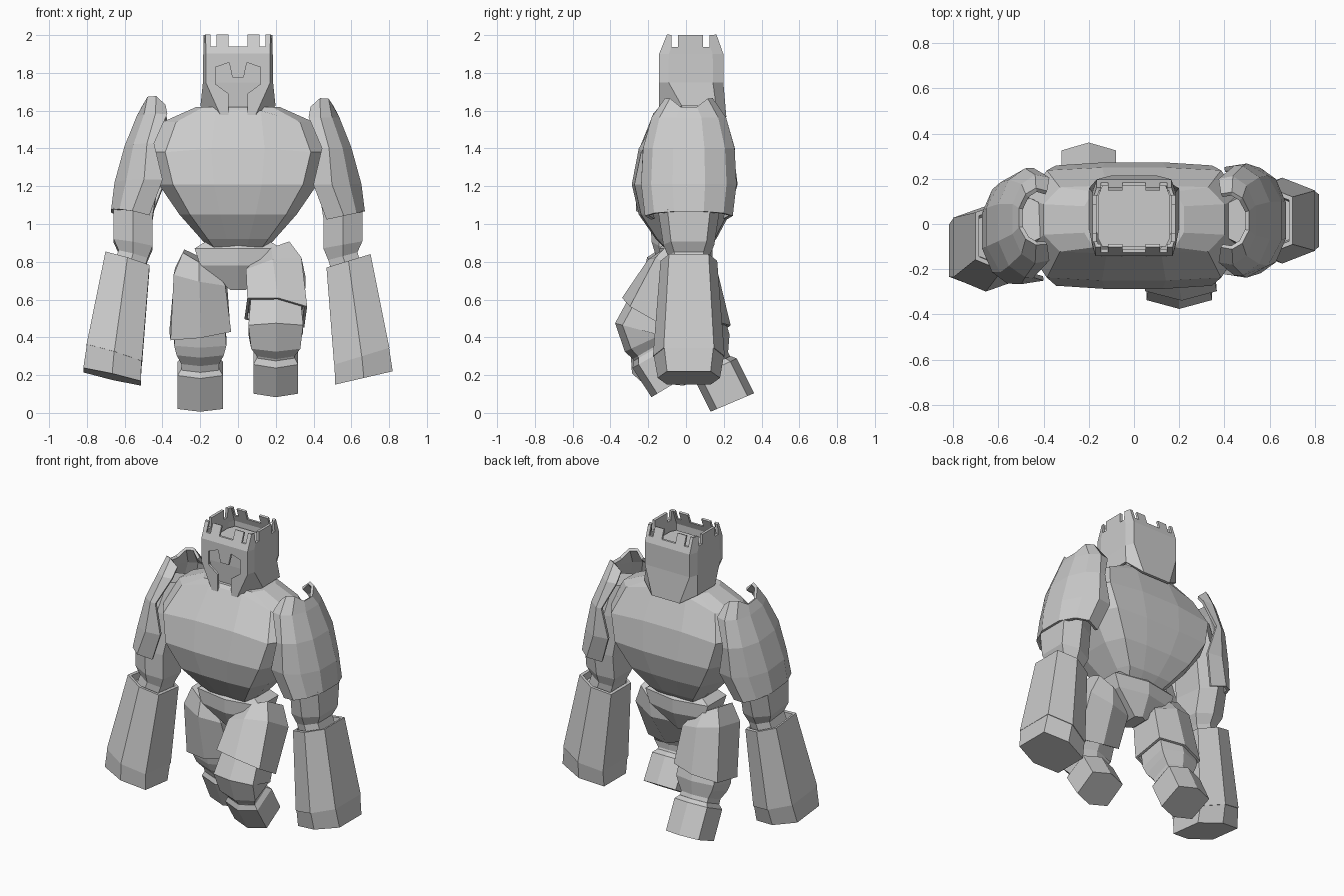
import bpy, bmesh
from math import radians, sin, cos
from mathutils import Vector, Matrix

cube = bpy.data.objects.get("Cube")
if cube:
    bpy.data.objects.remove(cube)

stone = bpy.data.materials.new("light_grey_stone")
stone.use_nodes = True
GREY = (0.6, 0.6, 0.6, 1)
stone.diffuse_color = GREY
stone.node_tree.nodes["Principled BSDF"].inputs["Base Color"].default_value = GREY

HEX = [(0, -1), (1, -.7), (1, .7), (0, 1), (-1, .7), (-1, -.7)]


def ring(c, hx, hy, pitch=0, roll=0, profile=HEX):
    """Flat cross-section, tilted about x (pitch) and y (roll)."""
    rot = Matrix.Rotation(radians(roll), 3, 'Y') @ Matrix.Rotation(radians(pitch), 3, 'X')
    return [Vector(c) + rot @ Vector((x * hx, y * hy, 0)) for x, y in profile]


def finish(name, bm, place=None):
    if place:
        bmesh.ops.transform(bm, matrix=place, verts=bm.verts)
    bmesh.ops.recalc_face_normals(bm, faces=bm.faces)
    mesh = bpy.data.meshes.new(name)
    bm.to_mesh(mesh)
    bm.free()
    mesh.materials.append(stone)
    ob = bpy.data.objects.new(name, mesh)
    bpy.context.collection.objects.link(ob)
    return ob


def loft(name, rings, place=None, closed=True, caps=True, thick=0):
    bm = bmesh.new()
    rows = [[bm.verts.new(p) for p in r] for r in rings]
    n = len(rows[0])
    for a, b in zip(rows, rows[1:]):
        for i in range(n if closed else n - 1):
            j = (i + 1) % n
            bm.faces.new((a[i], a[j], b[j], b[i]))
    if closed and caps:
        bm.faces.new(rows[0])
        bm.faces.new(rows[-1])
    ob = finish(name, bm, place)
    if thick:
        mod = ob.modifiers.new("thickness", 'SOLIDIFY')
        mod.thickness, mod.offset = thick, 0
    return ob


def prism(bm, outline, y0, y1):
    """Extruded x-z outline, added to a cutter mesh."""
    a = [bm.verts.new((x, y0, z)) for x, z in outline]
    b = [bm.verts.new((x, y1, z)) for x, z in outline]
    bm.faces.new(a)
    bm.faces.new(b)
    for i in range(len(a)):
        j = (i + 1) % len(a)
        bm.faces.new((a[i], a[j], b[j], b[i]))


# Torso: broad chest tapering to the waist
def torso_ring(z, hx, yc, hy, drop=0):
    half = [(.3, -1), (.82, -.95), (1, -.45), (1, .45), (.82, .95), (.3, 1)]
    prof = half + [(-x, y) for x, y in reversed(half)]
    return [Vector((x * hx, yc + y * hy, z - (drop if abs(x) > .5 else 0))) for x, y in prof]


loft("torso", [torso_ring(*r) for r in (
    (1.62, .22, .02, .13), (1.6, .4, .02, .15, .06), (1.4, .47, 0, .25, .02),
    (1.21, .42, -.007, .28), (1.05, .31, -.01, .24), (.92, .195, 0, .16), (.87, .15, 0, .11))])

# Pelvis: wedge between the legs
loft("pelvis", [ring((0, 0, z), hx, hy) for z, hx, hy in (
    (.92, .15, .1), (.87, .23, .14), (.78, .2, .14), (.65, .04, .08))])


# Helmet: open crown tube with cut notches and visor; the side corners can sit higher
def helmet_ring(z, hx, yf, yb, front, side, back=.16, lift=0):
    half = [(front, yf, z), (hx, side, z + lift), (hx, yb - .05, z + lift), (back, yb, z)]
    return [Vector(p) for p in half + [(-x, y, h) for x, y, h in reversed(half)]]


helmet = loft("helmet", [helmet_ring(*r) for r in (
    (2.0, .175, -.095, .155, .165, -.05), (1.9, .175, -.135, .19, .165, -.09),
    (1.75, .177, -.135, .19, .165, -.09), (1.565, .19, -.135, .205, .085, -.02, .1, .06))],
    caps=False, thick=.018)

cut = bmesh.new()
visor = [(.05, 1.5), (.05, 1.69), (.118, 1.74), (.118, 1.83), (.047, 1.855), (.03, 1.775)]
prism(cut, visor + [(-x, z) for x, z in reversed(visor)], -.4, -.06)
for x, w in ((-.13, .03), (0, .1), (.13, .03)):
    prism(cut, [(x - w / 2, 1.94), (x + w / 2, 1.94), (x + w / 2, 2.1), (x - w / 2, 2.1)], -.41, .41)
for y in (-.06, .107):
    prism(cut, [(-.4, 1.937), (.4, 1.937), (.4, 2.11), (-.4, 2.11)], y - .018, y + .018)
cutter = finish("helmet_cutter", cut)
cutter.hide_render = True
mod = helmet.modifiers.new("cuts", 'BOOLEAN')
mod.operation, mod.object, mod.solver, mod.use_self = 'DIFFERENCE', cutter, 'EXACT', True
bpy.context.view_layer.objects.active = helmet
for m in [m.name for m in helmet.modifiers]:
    bpy.ops.object.modifier_apply(modifier=m)
bpy.data.objects.remove(cutter)

# Head inside the helmet
loft("inner_head", [helmet_ring(*r) for r in (
    (1.87, .16, -.1, .17, .14, -.06, .14), (1.75, .16, -.1, .17, .14, -.06, .14),
    (1.5, .15, -.08, .15, .07, -.02, .07))])


# Arms, built on the left and placed on each side
def pauldron_ring(z, cx, rx, ry, end=112, roll=0, peaks=0):
    out = []
    for a in (-end, -82, -52, -20, 20, 52, 82, end):
        x, y = rx * cos(radians(a)), ry * sin(radians(a))
        lift = peaks if 40 < abs(a) < 90 else -peaks / 2
        out.append(Vector((cx + x, y, z + lift - x * sin(radians(roll)))))
    return out


def arm(side, place):
    loft(side + "_pauldron", [pauldron_ring(*r) for r in (
        (1.63, .42, .085, .12, 112, 0, .03), (1.56, .42, .115, .19), (1.4, .46, .14, .235, 96),
        (1.21, .47, .185, .245), (1.04, .54, .13, .225, 122, -12))],
        place, closed=False, thick=.02)
    loft(side + "_upper_arm", [ring(c, hx, hy, 0, roll) for c, hx, hy, roll in (
        ((.46, 0, 1.5), .06, .1, 0), ((.5, 0, 1.3), .09, .14, 0), ((.555, 0, 1.05), .105, .16, -10),
        ((.555, 0, .89), .105, .135, -10), ((.555, 0, .83), .08, .11, -15),
        ((.59, 0, .72), .08, .11, -15))], place)
    loft(side + "_gauntlet", [ring(c, hx, hy, 0, -17) for c, hx, hy in (
        ((.59, 0, .76), .1, .12), ((.585, 0, .805), .105, .13),
        ((.585, 0, .805), .122, .15), ((.655, 0, .3), .153, .19))], place)
    loft(side + "_fist", [ring(c, hx, hy, 0, roll) for c, hx, hy, roll in (
        ((.655, 0, .31), .15, .187, -17), ((.666, 0, .185), .157, .165, -13))], place)


arm("left", Matrix.Translation((0, .015, 0)))
pivot = Matrix.Translation((0, 0, 1.35))
arm("right", pivot @ Matrix.Rotation(radians(-6), 4, 'X') @ pivot.inverted()
    @ Matrix.Diagonal((-1, 1, 1, 1)))


# Legs: each ring is (y, z, half width, half depth, pitch, roll)
def leg(side, x, thigh, shin, foot):
    for part, rows in (("thigh_plate", thigh), ("shin", shin), ("foot", foot)):
        loft(side + "_" + part, [ring((x, y, z), hx, hy, p, r) for y, z, hx, hy, p, r in rows])


leg("left", .2,
    [(-.02, .83, .1, .1, -30, -28), (-.07, .74, .15, .15, -30, -12),
     (-.2, .53, .16, .16, -30, 8), (-.2, .53, .145, .145, -30, 8), (-.19, .56, .14, .14, -30, 8)],
    [(-.17, .58, .13, .13, -30, 0), (-.245, .44, .145, .135, -15, 0), (-.215, .375, .13, .12, 25, 0),
     (-.195, .335, .1, .1, 30, 0), (-.17, .29, .1, .1, 30, 0)],
    [(-.19, .325, .1, .1, 30, 0), (-.175, .3, .118, .125, 30, 0), (-.08, .145, .118, .12, 31, 0)])
leg("right", -.2,
    [(0, .81, .1, .1, 8, 28), (.02, .72, .14, .15, 10, 12),
     (.08, .43, .162, .16, 12, -8), (.08, .43, .147, .145, 12, -8), (.075, .46, .14, .14, 12, -8)],
    [(.07, .5, .13, .13, 12, 0), (.1, .38, .138, .135, 15, 0), (.11, .335, .125, .125, 20, 0),
     (.13, .285, .1, .1, 22, 0), (.15, .24, .1, .1, 24, 0)],
    [(.145, .26, .1, .1, 24, 0), (.155, .235, .12, .125, 25, 0), (.245, .055, .12, .125, 23, 0)])
